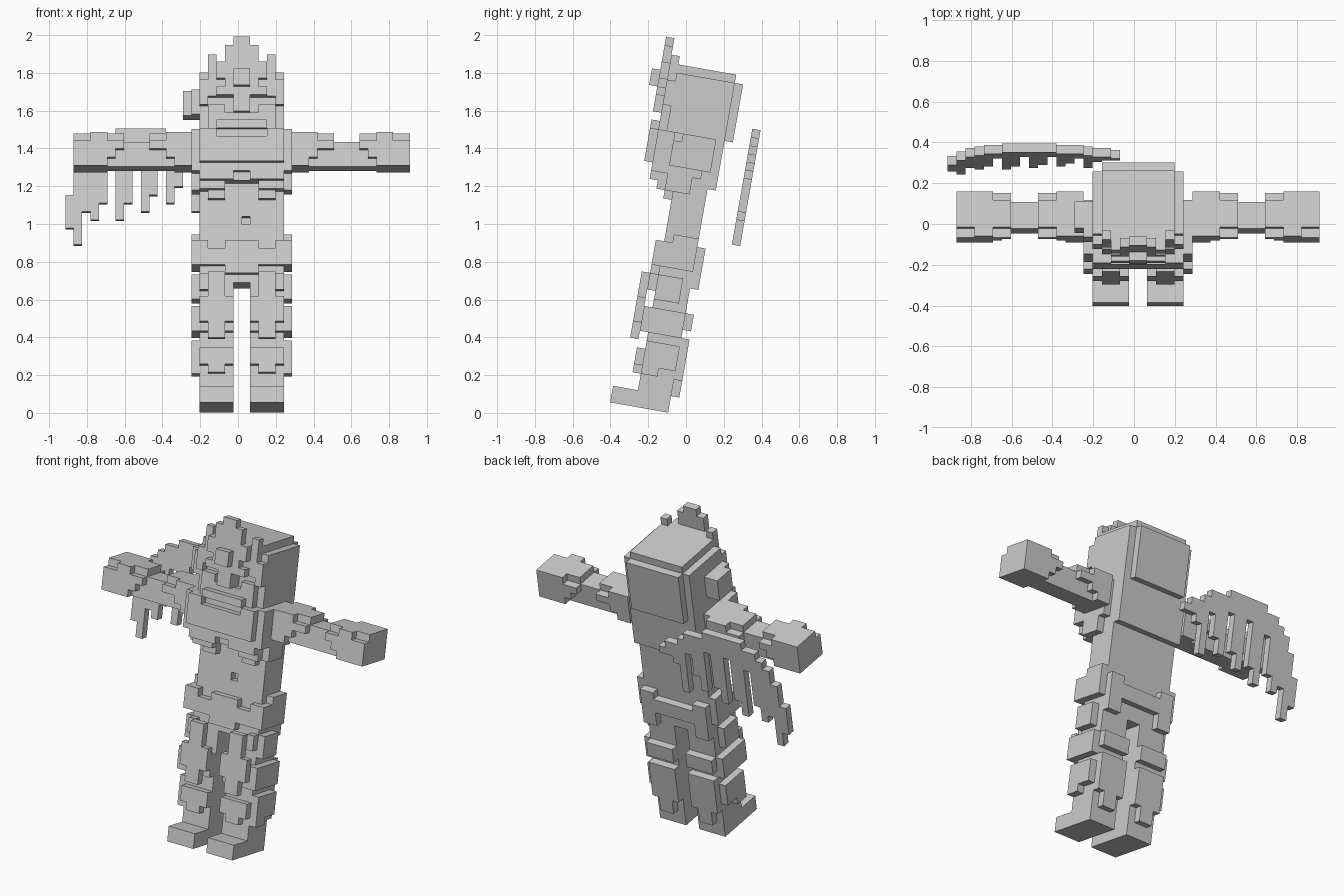
import bpy, bmesh, math
from mathutils import Matrix, Vector

if "Cube" in bpy.data.objects:
    bpy.data.objects.remove(bpy.data.objects["Cube"])

S = 0.0445                      # cube size
TILT = Matrix.Rotation(math.radians(-10), 4, 'X')
BASE = Vector((0.02, -0.405, -0.015))

grey = bpy.data.materials.new("stone_grey")
grey.diffuse_color = (0.6, 0.6, 0.6, 1)
grey.use_nodes = True
grey.node_tree.nodes["Principled BSDF"].inputs["Base Color"].default_value = grey.diffuse_color

parts, taken = {}, set()


def box(part, x, y, z, mirror=False):
    """Fill a block of cubes; ranges are half-open grid indices."""
    cells = parts.setdefault(part, set())
    spans = [x] + ([(-x[1], -x[0])] if mirror else [])
    for a, b in spans:
        for i in range(a, b):
            for j in range(*y):
                for k in range(*z):
                    if (i, j, k) not in taken:
                        taken.add((i, j, k))
                        cells.add((i, j, k))


def carve(part, x, y, z):
    for i in range(*x):
        for j in range(*y):
            for k in range(*z):
                parts[part].discard((i, j, k))
                taken.discard((i, j, k))


# feet and legs
box("feet", (1, 5), (0, 7), (0, 2), True)
box("legs", (1, 5), (3, 7), (2, 16), True)
box("calf_guards", (1, 5), (7, 8), (4, 9), True)
box("calf_guards", (2, 4), (7, 8), (2, 4), True)
box("shin_guards", (1, 5), (2, 3), (5, 7), True)
box("shin_guards", (2, 4), (2, 3), (4, 5), True)
box("shin_guards", (5, 6), (3, 7), (5, 8), True)
box("shin_guards", (5, 6), (3, 5), (4, 5), True)

# knees and thighs
box("knee_guards", (1, 5), (2, 3), (9, 12), True)
box("knee_guards", (1, 5), (1, 2), (10, 13), True)
box("knee_guards", (2, 4), (1, 2), (8, 16), True)
box("knee_guards", (5, 6), (2, 7), (9, 12), True)
box("knee_guards", (1, 5), (7, 8), (10, 12), True)
box("thigh_guards", (5, 6), (3, 6), (13, 16), True)
box("thigh_guards", (4, 5), (2, 3), (14, 16), True)

# hips with belt and skirt flaps
box("hips", (-5, 5), (3, 7), (15, 20))
box("belt", (-2, 2), (2, 3), (16, 20))
box("belt", (2, 5), (2, 3), (17, 19), True)
box("belt", (4, 5), (2, 3), (19, 20), True)
box("belt", (5, 6), (2, 7), (17, 20), True)
box("belt", (5, 6), (4, 7), (20, 21), True)
box("belt", (-5, 5), (7, 8), (17, 19))
box("belt", (3, 5), (7, 8), (15, 20), True)

# waist with navel
box("waist", (-5, 5), (3, 7), (20, 27))
carve("waist", (0, 1), (3, 4), (22, 23))

# chest plates
box("torso", (-5, 5), (1, 8), (27, 33))
box("chest_plate", (-5, 5), (0, 1), (27, 33))
box("chest_plate", (-5, 5), (-1, 0), (29, 32))
box("chest_plate", (3, 5), (-1, 0), (32, 33), True)
carve("chest_plate", (-1, 1), (0, 1), (27, 28))
box("rib_plates", (2, 5), (1, 3), (26, 27), True)
box("rib_plates", (2, 4), (2, 3), (25, 26), True)
box("rib_plates", (5, 6), (0, 6), (28, 33), True)
box("rib_plates", (5, 6), (2, 5), (26, 28), True)

# arms with stepped shoulder pads and gauntlets
box("arms", (6, 20), (3, 6), (29, 32), True)
for x0, x1, z0 in ((6, 8, 29), (8, 9, 30), (9, 11, 31)):
    box("shoulder_pads", (x0, x1), (2, 7), (z0, 32), True)
box("shoulder_pads", (6, 9), (2, 7), (32, 33), True)
box("shoulder_pads", (9, 11), (3, 6), (32, 33), True)
for x0, x1, z0 in ((14, 15, 31), (15, 16, 30), (16, 20, 29)):
    box("gauntlets", (x0, x1), (2, 7), (z0, 32), True)
box("gauntlets", (14, 16), (3, 6), (32, 33), True)
box("gauntlets", (16, 18), (2, 7), (32, 33), True)
box("gauntlets", (18, 20), (3, 7), (32, 33), True)

# head
box("head", (-5, 5), (1, 8), (33, 40))
box("head", (-4, 4), (1, 8), (40, 41))
box("head", (-4, 4), (8, 9), (33, 40))

# face: jaw, chin, cheeks, brow, nose
box("jaw", (-4, 4), (0, 1), (33, 35))
box("jaw", (-3, 3), (-1, 0), (33, 34))
box("cheeks", (2, 4), (0, 1), (35, 36), True)
box("cheeks", (4, 5), (0, 1), (36, 39), True)
box("nose", (-1, 1), (-1, 1), (35, 38))
box("brow", (-4, 4), (0, 1), (37, 41))
box("brow", (1, 3), (-1, 0), (37, 38), True)

# crown crest with gem
box("crest", (3, 4), (0, 1), (41, 42), True)
box("crest", (-2, 2), (-1, 0), (38, 43))
box("crest", (2, 3), (-1, 0), (39, 41), True)
box("crest", (-1, 1), (-1, 0), (43, 44))
box("gem", (-1, 1), (-2, -1), (38, 40))

# ear ornament on one side
box("ear_ornament", (-6, -5), (1, 5), (35, 38))
box("ear_ornament", (-7, -6), (2, 5), (35, 38))

# single flat wing: each column has a bottom and a top
wing = [(23, 27), (21, 30), (25, 32), (24, 33), (26, 34), (31, 34),
        (24, 35), (26, 35), (32, 35), (25, 35), (27, 35), (32, 35),
        (26, 34), (28, 34), (31, 34), (25, 33), (29, 32), (30, 32), (30, 31)]
for n, span in enumerate(wing):
    box("wing", (n - 21, n - 20), (11, 12), span)

# cube faces: normal direction and its four corners
SIDES = [((1, 0, 0), ((1, 0, 0), (1, 1, 0), (1, 1, 1), (1, 0, 1))),
         ((-1, 0, 0), ((0, 0, 0), (0, 0, 1), (0, 1, 1), (0, 1, 0))),
         ((0, 1, 0), ((0, 1, 0), (0, 1, 1), (1, 1, 1), (1, 1, 0))),
         ((0, -1, 0), ((0, 0, 0), (1, 0, 0), (1, 0, 1), (0, 0, 1))),
         ((0, 0, 1), ((0, 0, 1), (1, 0, 1), (1, 1, 1), (0, 1, 1))),
         ((0, 0, -1), ((0, 0, 0), (0, 1, 0), (1, 1, 0), (1, 0, 0)))]

# skin every part, keeping only the exposed faces
for name, cells in parts.items():
    bm = bmesh.new()
    verts = {}
    for c in cells:
        for d, corners in SIDES:
            if tuple(a + b for a, b in zip(c, d)) in taken:
                continue
            face = []
            for q in corners:
                p = tuple(a + b for a, b in zip(c, q))
                if p not in verts:
                    verts[p] = bm.verts.new(TILT @ (Vector(p) * S + BASE))
                face.append(verts[p])
            bm.faces.new(face)
    bmesh.ops.dissolve_limit(bm, angle_limit=0.01, verts=bm.verts, edges=bm.edges)
    mesh = bpy.data.meshes.new(name)
    bm.to_mesh(mesh)
    bm.free()
    mesh.materials.append(grey)
    bpy.context.collection.objects.link(bpy.data.objects.new(name, mesh))
